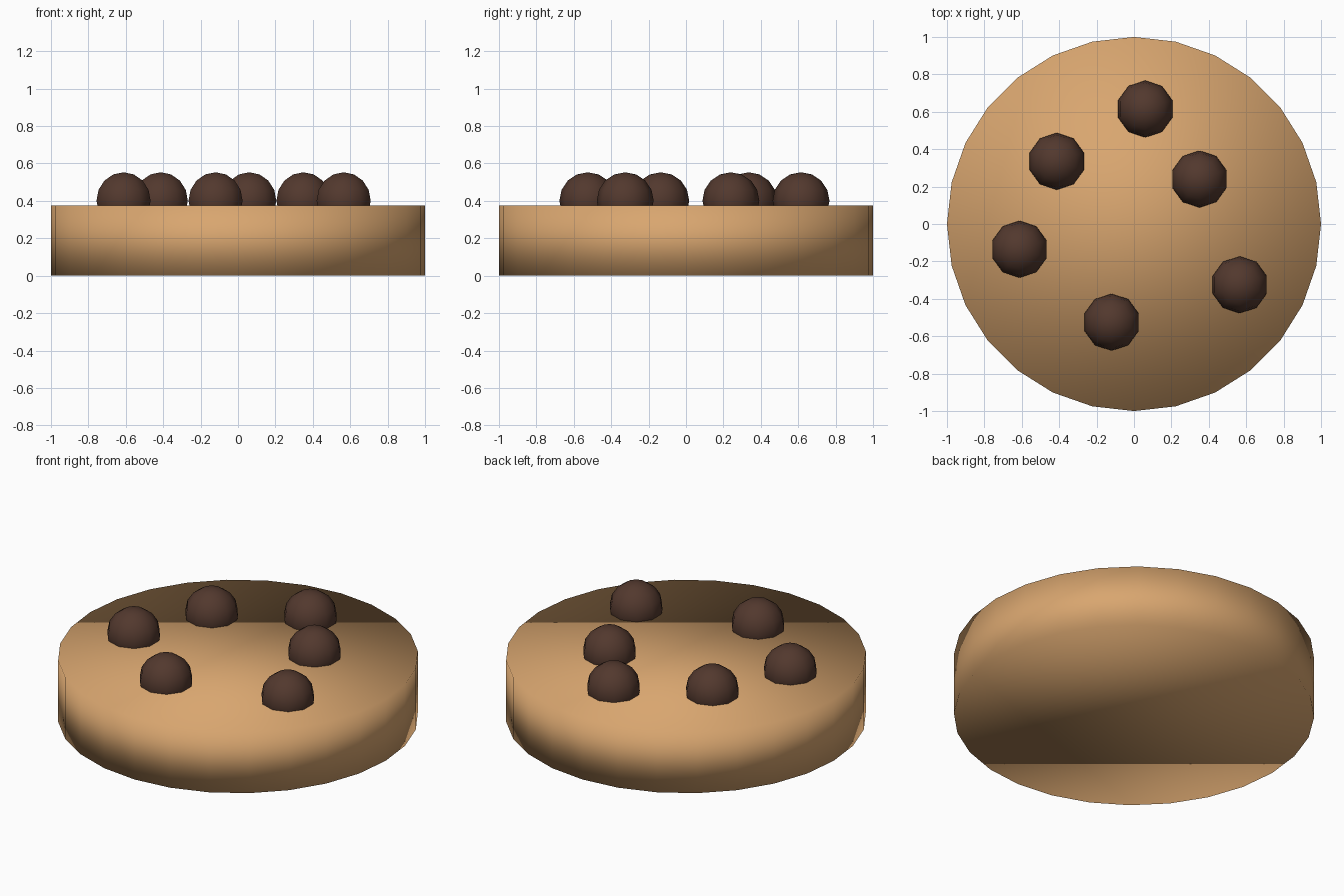
import bpy

if "Cube" in bpy.data.objects:
    bpy.data.objects.remove(bpy.data.objects["Cube"])

HEIGHT = 0.376
CHIP_RADIUS = 0.152
CHIP_Z = 0.401


def make_material(name, color):
    mat = bpy.data.materials.new(name)
    mat.diffuse_color = (*color, 1.0)
    mat.use_nodes = True
    mat.node_tree.nodes["Principled BSDF"].inputs["Base Color"].default_value = mat.diffuse_color
    return mat


def finish(name, mat):
    obj = bpy.context.object
    obj.name = name
    obj.data.materials.append(mat)
    # fully smooth shading, also across the rim
    bpy.ops.object.shade_smooth()
    return obj


dough = make_material("dough", (0.69, 0.38, 0.16))
chocolate = make_material("chocolate", (0.085, 0.04, 0.027))

# Round biscuit body
bpy.ops.mesh.primitive_cylinder_add(vertices=28, radius=1.0, depth=HEIGHT,
                                    location=(0, 0, HEIGHT / 2))
finish("biscuit_body", dough)

# Chocolate chips half sunk into the top
chip_spots = [(0.06, 0.615), (-0.413, 0.335), (0.35, 0.24),
              (-0.612, -0.135), (0.565, -0.325), (-0.12, -0.525)]
for i, (x, y) in enumerate(chip_spots, 1):
    bpy.ops.mesh.primitive_uv_sphere_add(segments=10, ring_count=8,
                                         radius=CHIP_RADIUS,
                                         location=(x, y, CHIP_Z))
    finish(f"chocolate_chip_{i}", chocolate)
